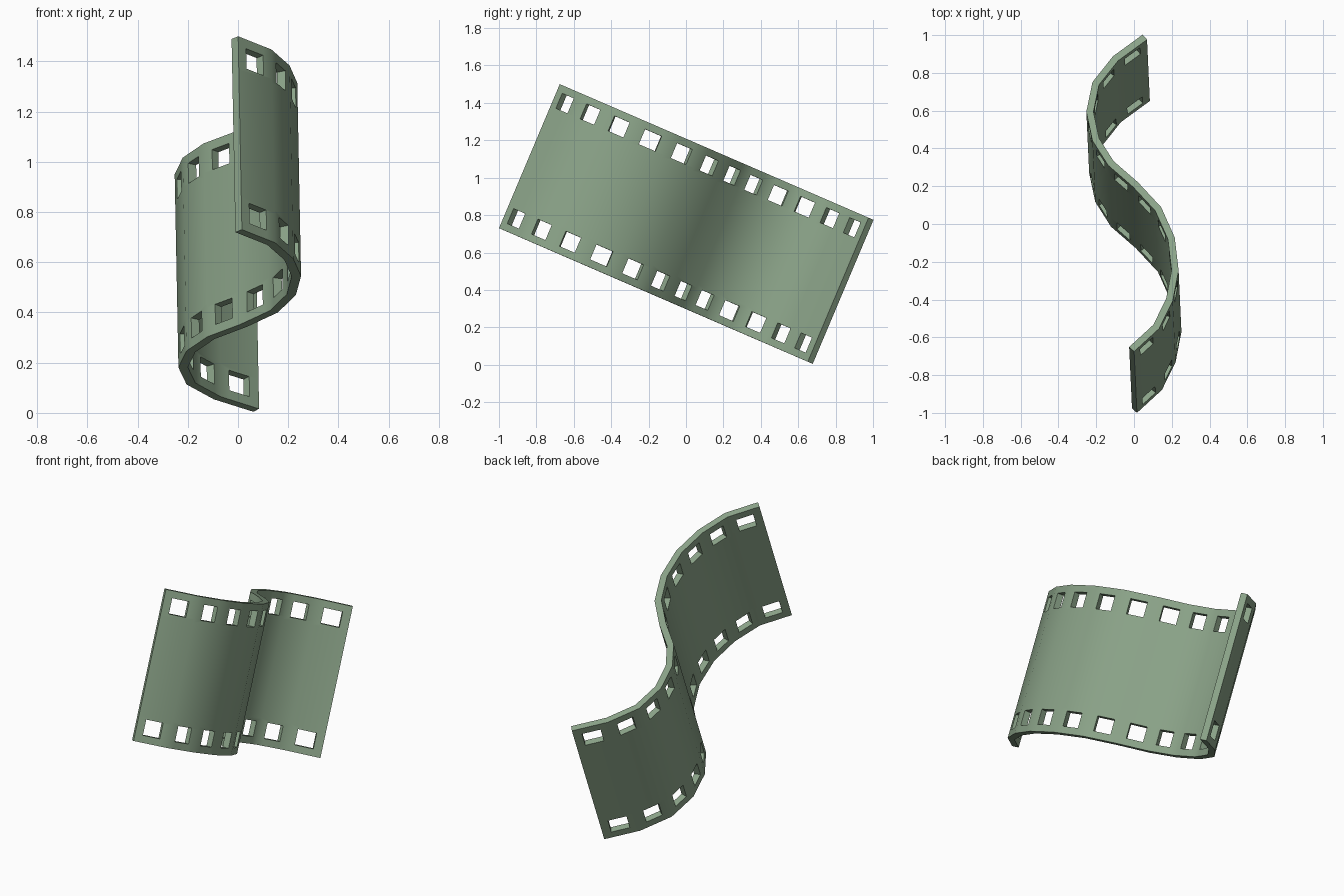
import bpy, bmesh, math
from mathutils import Vector

cube = bpy.data.objects.get("Cube")
if cube:
    bpy.data.objects.remove(cube, do_unlink=True)

# Muted green material
green = bpy.data.materials.new("muted_green")
green.use_nodes = True
colour = (0.26, 0.37, 0.25, 1)
green.diffuse_color = colour
green.node_tree.nodes["Principled BSDF"].inputs["Base Color"].default_value = colour

# S-shaped centre line: distance along the strip, sideways offset
profile = [(0, -.005), (.13, .125), (.285, .195), (.455, .225), (.64, .205),
           (.81, .135), (.95, .015), (1.073, -.115), (1.21, -.195),
           (1.37, -.226), (1.533, -.195), (1.677, -.09), (1.8, .065)]

# Tilted frame of the strip
origin = Vector((.0075, -.988, .725))
along = Vector((0, .918, -.397))
across = Vector((-.015, .325, .77))
WIDTH = .836
HOLE_IN, HOLE_OUT, BLEND = .04, .127, .145   # distances from the strip edge
HOLE_START, HOLE_END = .24, .76              # share of each segment


bm = bmesh.new()
cache = {}


def vert(i, t, w):
    """Shared vertex at share t of segment i, at distance w across the strip."""
    if t == 1:
        i, t = i + 1, 0
    key = (i, t, round(w, 4))
    if key not in cache:
        a = Vector(profile[i])
        b = Vector(profile[min(i + 1, len(profile) - 1)])
        u, x = a.lerp(b, t)
        cache[key] = bm.verts.new(
            origin + along * u + Vector((x, 0, 0)) + across * (w / WIDTH))
    return cache[key]


def face(i, points):
    bm.faces.new([vert(i, t, w) for t, w in points])


# Strip segments, each with one sprocket hole near either edge
cols = [0, HOLE_START, HOLE_END, 1]
for i in range(len(profile) - 1):
    for far in (False, True):
        def place(d):
            return WIDTH - d if far else d
        rows = [place(d) for d in (0, HOLE_IN, HOLE_OUT)]
        for r in range(2):
            for c in range(3):
                if (r, c) != (1, 1):
                    face(i, [(cols[c], rows[r]), (cols[c + 1], rows[r]),
                             (cols[c + 1], rows[r + 1]), (cols[c], rows[r + 1])])
        inner = place(BLEND)
        face(i, [(t, rows[2]) for t in cols] + [(1, inner), (0, inner)])
    face(i, [(0, BLEND), (1, BLEND), (1, WIDTH - BLEND), (0, WIDTH - BLEND)])

bmesh.ops.recalc_face_normals(bm, faces=bm.faces)
mesh = bpy.data.meshes.new("film_strip")
bm.to_mesh(mesh)
bm.free()
mesh.materials.append(green)
strip = bpy.data.objects.new("film_strip", mesh)
bpy.context.collection.objects.link(strip)

# Thickness and smooth bends with crisp borders
for o in bpy.context.selected_objects:
    o.select_set(False)
strip.select_set(True)
bpy.context.view_layer.objects.active = strip
solid = strip.modifiers.new("thickness", 'SOLIDIFY')
solid.thickness = .037
solid.offset = 0
solid.use_even_offset = True
bpy.ops.object.modifier_apply(modifier=solid.name)
bpy.ops.object.shade_smooth_by_angle(angle=math.radians(35))
